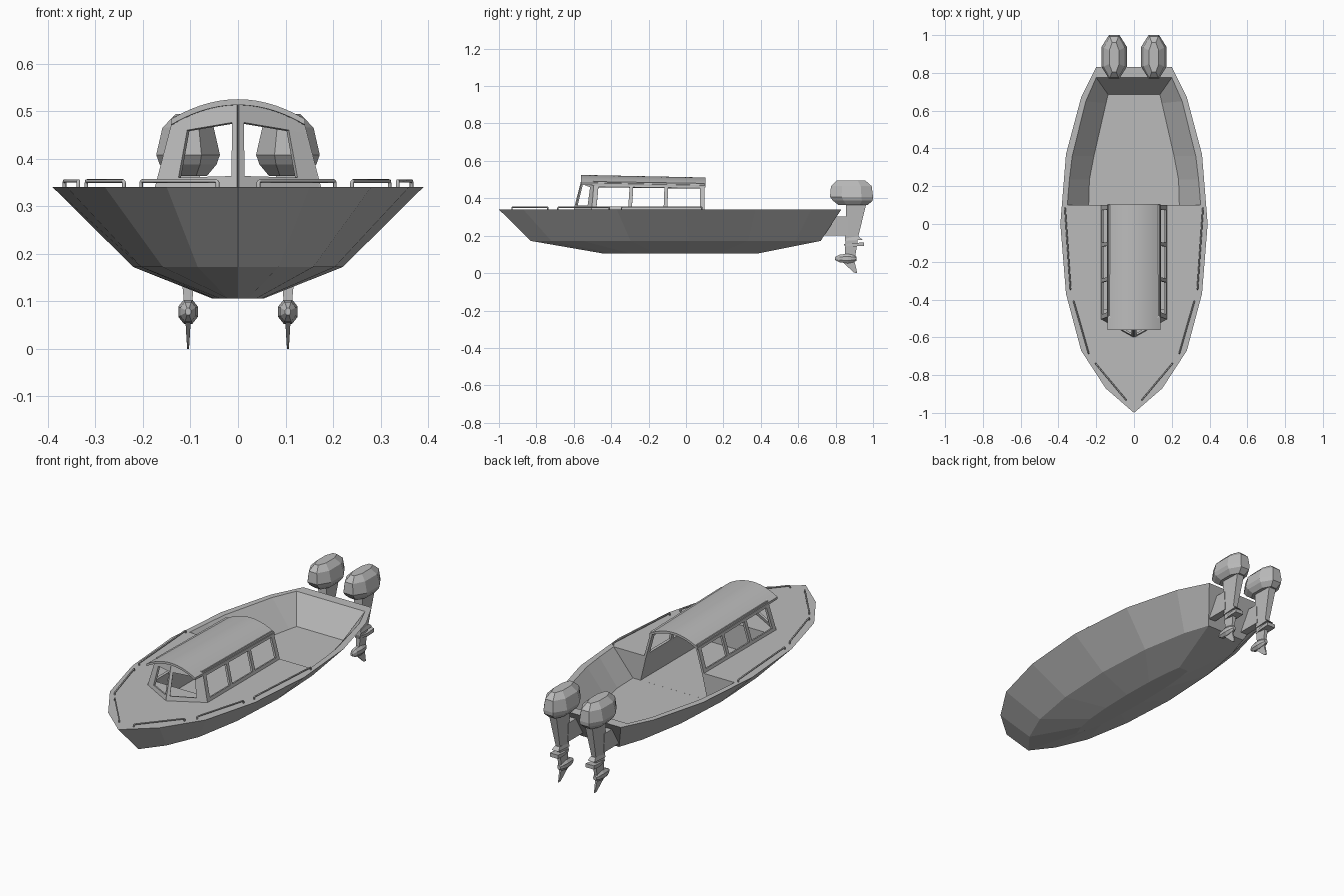
import bpy, bmesh, math
from mathutils import Vector

if "Cube" in bpy.data.objects:
    bpy.data.objects.remove(bpy.data.objects["Cube"])

grey = bpy.data.materials.new("light_grey")
grey.diffuse_color = (0.5, 0.5, 0.5, 1)
grey.use_nodes = True
grey.node_tree.nodes["Principled BSDF"].inputs["Base Color"].default_value = grey.diffuse_color


def finish(name, bm):
    bmesh.ops.recalc_face_normals(bm, faces=bm.faces)
    me = bpy.data.meshes.new(name)
    bm.to_mesh(me)
    bm.free()
    me.materials.append(grey)
    ob = bpy.data.objects.new(name, me)
    bpy.context.collection.objects.link(ob)
    return ob


def loft(name, rings):
    """Skin closed rings of 3D points and cap both ends."""
    bm = bmesh.new()
    vs = [[bm.verts.new(p) for p in r] for r in rings]
    n = len(vs[0])
    for a, b in zip(vs, vs[1:]):
        for i in range(n):
            j = (i + 1) % n
            bm.faces.new((a[i], a[j], b[j], b[i]))
    bm.faces.new(vs[0])
    bm.faces.new(vs[-1])
    return finish(name, bm)


def apply_mods(ob):
    bpy.ops.object.select_all(action='DESELECT')
    bpy.context.view_layer.objects.active = ob
    ob.select_set(True)
    for m in list(ob.modifiers):
        bpy.ops.object.modifier_apply(modifier=m.name)


def cut(ob, cutter):
    m = ob.modifiers.new("cut", 'BOOLEAN')
    m.operation, m.solver, m.object = 'DIFFERENCE', 'EXACT', cutter
    apply_mods(ob)
    bpy.data.objects.remove(cutter)


def mirrored(half):
    """Close a right-hand outline by adding its mirror image."""
    return half + [(-x, y) for x, y in reversed(half) if x > 0]


def panel(name, corners, us, vs, holes, thick, s):
    """Window frame: bilinear grid on four corners, window cells left open."""
    a, b, c, d = [Vector((x * s, y, z)) for x, y, z in corners]
    bm = bmesh.new()
    g = [[bm.verts.new(a.lerp(b, u).lerp(d.lerp(c, u), v)) for u in us] for v in vs]
    for j in range(len(vs) - 1):
        for i in range(len(us) - 1):
            if (i, j) not in holes:
                bm.faces.new((g[j][i], g[j][i + 1], g[j + 1][i + 1], g[j + 1][i]))
    ob = finish(name, bm)
    m = ob.modifiers.new("solid", 'SOLIDIFY')
    m.thickness, m.offset = thick, 0
    apply_mods(ob)


# Hull: deck outline scaled down to chine and keel
deck = mirrored([(0, -1), (.15, -.87), (.28, -.67), (.36, -.37), (.39, 0),
                 (.36, .37), (.28, .67), (.2, .83)])
hull = loft("hull", [[(x * sx, y * sy + dy, z) for x, y in deck]
                     for z, sx, sy, dy in ((.34, 1, 1, 0), (.172, .565, .847, .017),
                                           (.106, .14, .459, .009))])

# Cockpit well and the passage under the cabin
rim = mirrored([(.353, .1), (.342, .235), (.327, .36), (.255, .65), (.2, .775)])
floor = mirrored([(.24, .1), (.236, .235), (.212, .36), (.148, .64), (.137, .685)])
cut(hull, loft("cockpit_cutter", [[(x, y, z) for x, y in r]
                                  for r, z in ((floor, .205), (rim, .34), (rim, .45))]))
cut(hull, loft("cabin_cutter", [[(-w, -.45, z), (w, -.45, z), (w, .15, z), (-w, .15, z)]
                                for w, z in ((.195, .2052), (.163, .34), (.163, .45))]))

# Cabin roof, a shallow arch sloping aft
xs = [-.141 + .282 * i / 14 for i in range(15)]
arc = [(x, .525 - .042 * (x / .141) ** 2) for x in xs]
section = arc + [(x, z - .012) for x, z in reversed(arc)]
roof = loft("cabin_roof", [[(x, y, z + dz) for x, z in section]
                           for y, dz in ((-.562, 0), (.105, -.014))])
apply_mods(roof)
bpy.ops.object.shade_smooth_by_angle(angle=math.radians(30))

octagon = [(math.cos(math.pi * (i + .5) / 4), math.sin(math.pi * (i + .5) / 4)) for i in range(8)]


def rail(name, p, q, s):
    """Low grab rail with rounded corners."""
    p, q = Vector((p[0] * s, p[1], .338)), Vector((q[0] * s, q[1], .338))
    d, up = (q - p).normalized(), Vector((0, 0, 1))
    pts = [p, p + up * .011, p + d * .002 + up * .014, p + d * .006 + up * .015]
    pts += [q - d * .006 + up * .015, q - d * .002 + up * .014, q + up * .011, q]
    cu = bpy.data.curves.new(name, 'CURVE')
    cu.dimensions = '3D'
    cu.bevel_depth, cu.bevel_resolution, cu.use_fill_caps = .004, 1, True
    sp = cu.splines.new('POLY')
    sp.points.add(len(pts) - 1)
    for pt, co in zip(sp.points, pts):
        pt.co = (*co, 1)
    cu.materials.append(grey)
    bpy.context.collection.objects.link(bpy.data.objects.new(name, cu))


def prism(name, x, pts):
    """Side profile of (y, z, half width) points given thickness in x."""
    loft(name, [[(x + k * w, y, z) for y, z, w in pts] for k in (-1, 1)])


for s, side in ((-1, "left"), (1, "right")):
    # Cabin side wall with three windows, and half of the V windscreen
    y0, ln = -.505, .605
    us = [0] + [(y - y0) / ln for y in (-.48, -.31, -.29, -.12, -.1, .075)] + [1]
    panel(side + "_cabin_side", [(.17, y0, .335), (.17, .1, .335), (.13, .1, .478), (.13, -.49, .488)],
          us, [0, .13, .82, 1], {(1, 1), (3, 1), (5, 1)}, .012, s)
    panel(side + "_windscreen", [(0, -.597, .335), (.172, -.5, .335), (.132, -.487, .488), (0, -.55, .519)],
          [0, .07, .74, 1], [0, .15, .77, 1], {(1, 1)}, .01, s)

    # Deck rails
    rail(side + "_bow_rail", (.043, -.93), (.204, -.738), s)
    rail(side + "_fore_rail", (.24, -.685), (.319, -.41), s)
    rail(side + "_mid_rail", (.336, -.345), (.365, .085), s)

    # Outboard motor: faceted cowl
    x = s * .105
    rings = []
    for z, w, a, b in ((.364, .04, .815, .972), (.388, .06, .785, .998), (.408, .067, .77, 1),
                       (.465, .054, .775, .993), (.494, .026, .805, .96)):
        e, c = w * .42, (b - a) * .27
        rings.append([(x + e, a, z), (x + w, a + c, z), (x + w, b - c, z), (x + e, b, z),
                      (x - e, b, z), (x - w, b - c, z), (x - w, a + c, z), (x - e, a, z)])
    loft(side + "_motor_cowl", rings)
    # Leg, transom bracket, plates, gearcase and skeg
    prism(side + "_motor_leg", x, [(.855, .375, .026), (.965, .375, .022), (.922, .2, .013),
                                   (.905, .09, .008), (.85, .09, .008), (.853, .2, .018)])
    prism(side + "_motor_bracket", x, [(.775, .302, .025), (.865, .302, .025),
                                       (.865, .2, .02), (.735, .2, .02)])
    prism(side + "_splash_plate", x, [(.85, .195, .014), (.925, .195, .014),
                                      (.943, .178, .02), (.85, .172, .02)])
    prism(side + "_cavitation_plate", x, [(.845, .155, .012), (.9, .16, .024), (.953, .165, .024),
                                          (.953, .145, .024), (.9, .143, .024), (.845, .147, .012)])
    loft(side + "_gearcase", [[(x + r * .8 * c, y, .078 + r * t) for c, t in octagon]
                              for y, r in ((.797, .008), (.82, .022), (.865, .028), (.895, .022), (.912, .012))])
    prism(side + "_skeg", x, [(.83, .065, .006), (.9, .065, .006), (.916, 0, .002), (.898, .003, .002)])
